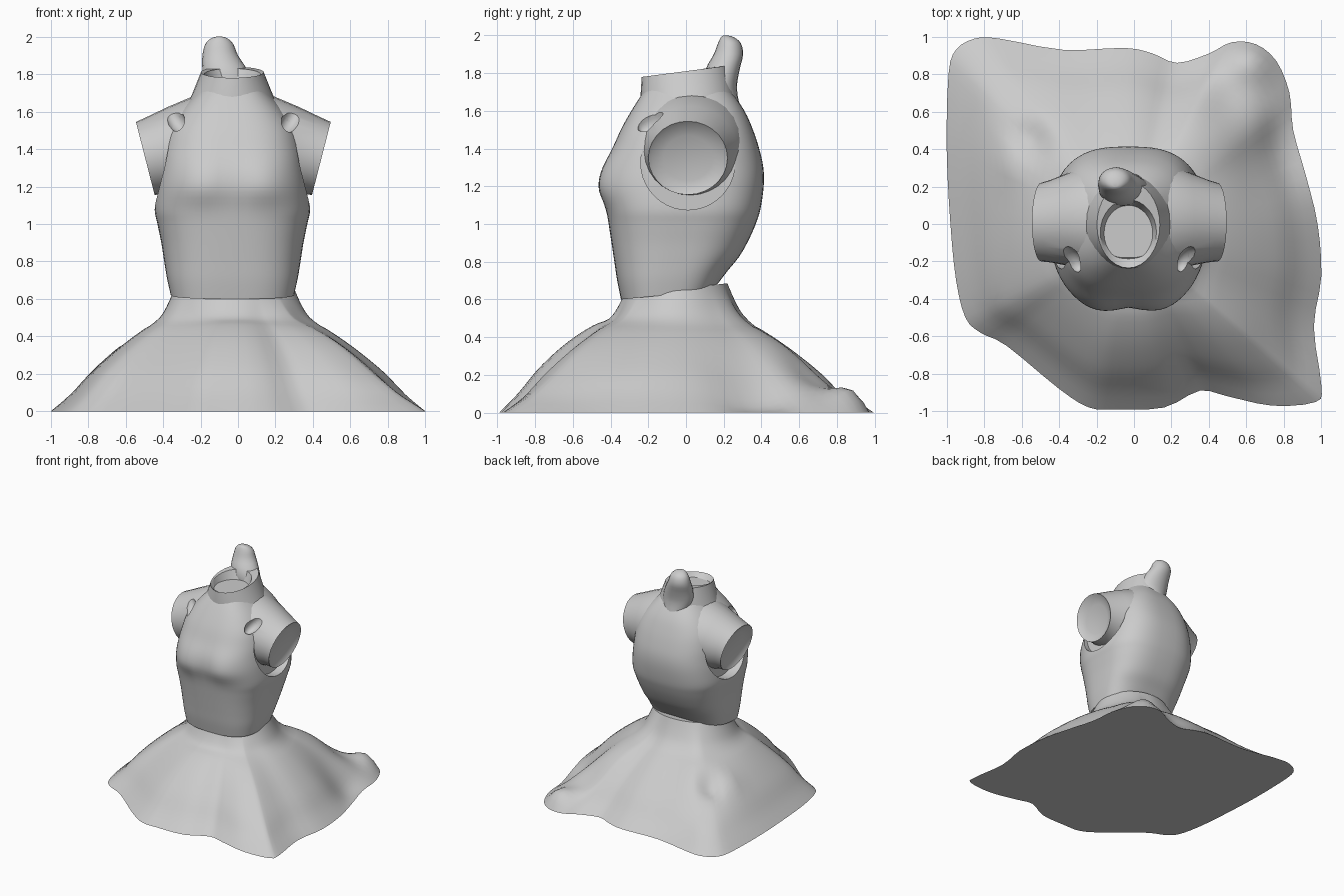
import bpy, bmesh
from math import sin, cos, pi, exp, hypot, atan2, radians

if "Cube" in bpy.data.objects:
    bpy.data.objects.remove(bpy.data.objects["Cube"])

CX = -0.025  # mirror line of the figure


def smooth_rows(rows, steps, closed=False):
    """Catmull-Rom through rows of numbers."""
    n, out = len(rows), []
    at = lambda i: rows[i % n] if closed else rows[max(0, min(n - 1, i))]
    for i in range(n if closed else n - 1):
        for k in range(steps):
            t = k / steps
            out.append([0.5 * (2 * b + (c - a) * t + (2 * a - 5 * b + 4 * c - d) * t * t
                               + (3 * b - a - 3 * c + d) * t ** 3)
                        for a, b, c, d in zip(at(i - 1), at(i), at(i + 1), at(i + 2))])
    return out if closed else out + [list(rows[-1])]


def oval(n, p=2.0):
    """Unit superellipse points."""
    f = lambda v: abs(v) ** (2 / p) * (1 if v >= 0 else -1)
    return [(f(cos(2 * pi * i / n)), f(sin(2 * pi * i / n))) for i in range(n)]


def loft(name, rings):
    """Skin rings of points and cap both ends."""
    bm = bmesh.new()
    vs = [[bm.verts.new(p) for p in r] for r in rings]
    n = len(vs[0])
    for a, b in zip(vs, vs[1:]):
        for i in range(n):
            j = (i + 1) % n
            bm.faces.new((a[i], a[j], b[j], b[i]))
    bm.faces.new(vs[0][::-1])
    bm.faces.new(vs[-1])
    bmesh.ops.recalc_face_normals(bm, faces=bm.faces)
    me = bpy.data.meshes.new(name)
    bm.to_mesh(me)
    bm.free()
    ob = bpy.data.objects.new(name, me)
    bpy.context.collection.objects.link(ob)
    return ob


def activate(ob):
    bpy.ops.object.select_all(action='DESELECT')
    ob.select_set(True)
    bpy.context.view_layer.objects.active = ob


def cut(ob, cutter):
    m = ob.modifiers.new("cut", 'BOOLEAN')
    m.operation, m.solver, m.object = 'DIFFERENCE', 'EXACT', cutter
    activate(ob)
    bpy.ops.object.modifier_apply(modifier=m.name)


def shade(ob, deg=35):
    activate(ob)
    bpy.ops.object.shade_smooth_by_angle(angle=radians(deg))


# Skirt: draped cloth from an irregular hem up to the oval waist
hem = [(-.99, .8), (-.95, .93), (-.85, .99), (-.72, .99), (-.38, .93), (-.05, .94), (.1, .91),
       (.23, .86), (.4, .91), (.52, .97), (.65, .96), (.76, .87), (.83, .7), (.85, .5),
       (.92, .25), (.98, 0), (1, -.28), (.96, -.55), (1, -.86), (.97, -.95), (.74, -.97),
       (.5, -.92), (.35, -.89), (.16, -.98), (-.1, -.99), (-.24, -.98), (-.4, -.88),
       (-.68, -.65), (-.82, -.58), (-.9, -.5), (-.95, -.3), (-.98, 0), (-1, .4)]
drape = smooth_rows([(0, .625), (.05, .555), (.12, .49), (.25, .44), (.4, .37), (.55, .29),
                     (.7, .2), (.85, .09), (1, 0)], 3)
folds = [(.64, .9, .1, .13), (.5, .68, -.07, .16), (.76, .35, -.07, .2), (-.55, .45, -.07, .1),
         (-.64, .34, .03, .1), (-.62, .7, -.05, .2), (0, -.65, .03, .25), (.75, -.72, -.03, .2)]
rings = []
for t, h in drape:
    ring = []
    for hx, hy in smooth_rows(hem, 3, True):
        a = atan2((hy + .05) / .275, (hx + .02) / .32)
        wx, wy = -.02 + .32 * cos(a), -.055 + .275 * sin(a)
        x, y = wx + (hx - wx) * t, wy + (hy - wy) * t
        z = h + (wy + .33) * .11 * max(0, 1 - 5 * t)
        z += sum(k * exp(-(hypot(x - fx, y - fy) / r) ** 2) for fx, fy, k, r in folds) \
            * (1 - t ** 14) * min(1, 5 * t)
        ring.append((x, y, max(z, 0)))
    rings.append(ring)
skirt = loft("skirt", rings)
shade(skirt, 45)

# Torso: rows are height, half width, front y, back y
rows = smooth_rows([(.6, .33, -.345, .17), (.7, .35, -.365, .22), (.8, .365, -.38, .28),
                    (.9, .38, -.395, .328), (1.0, .4, -.41, .37), (1.08, .415, -.42, .395),
                    (1.2, .405, -.43, .412), (1.3, .39, -.42, .41), (1.4, .375, -.385, .388),
                    (1.5, .345, -.345, .355), (1.6, .28, -.29, .31), (1.7, .19, -.225, .24),
                    (1.75, .15, -.18, .18)], 4)
rings = []
for z, hx, yf, yb in rows:
    ring = []
    for u, v in oval(64, 2.8):
        x, y = CX - .005 + hx * u, (yf + yb) / 2 + (yb - yf) / 2 * v
        if v < 0:  # bust
            dz = (z - 1.2) / (.17 if z > 1.2 else .1)
            y -= .042 * min(1, -2 * v) * exp(-dz * dz - ((abs(x - CX) - .17) / .17) ** 2)
        k = max(0, (y + .345) / .515)
        lift = (.05 * k + .035 * min(k, 1) ** 6) * max(0, 1 - (z - .6) / .4) ** 2
        ring.append((x, y, z + lift))
    rings.append(ring)
torso = loft("torso", rings)

# Arm stumps with dished ends: offset, tilt, centre y, centre z, y radius, z radius
stump_rows = [(.08, 0, .03, 1.41, .31, .29), (.2, .02, .03, 1.4, .295, .28),
              (.32, .03, .025, 1.385, .25, .24), (.42, .045, .015, 1.365, .22, .205),
              (.47, .05, .01, 1.35, .21, .195), (.455, .045, .01, 1.35, .19, .175),
              (.435, .03, .01, 1.35, .13, .12)]
for s, side in ((-1, "left"), (1, "right")):
    stump = loft(side + "_arm_stump", [
        [(CX + s * (o + k * v), cy + ry * u, zc + rz * v) for u, v in oval(28)]
        for o, k, cy, zc, ry, rz in stump_rows])

    # armhole recess in the torso
    hole = loft("armhole_cutter", [[(CX + s * o, .01 + .25 * u, 1.325 + .25 * v)
                                    for u, v in oval(40)] for o in (.335, .7)])
    cut(torso, hole)

    # small hollow at the front of the shoulder
    bpy.ops.mesh.primitive_uv_sphere_add(segments=14, ring_count=8, radius=1,
                                         location=(CX + s * .31, -.19, 1.56),
                                         rotation=(-.5, s * .6, 0))
    hollow = bpy.context.object
    hollow.scale = (.05, .06, .1)
    bpy.context.view_layer.update()
    cut(torso, hollow)
    cut(stump, hollow)
    for c in (hole, hollow):
        bpy.data.objects.remove(c)
    shade(stump)
shade(torso)

# Collar with a shallow bowl: z, centre y, x radius, y radius
collar = loft("collar", [
    [(CX - .005 + rx * u, cy + ry * v, z + .03 * v * (z > 1.77)) for u, v in oval(32)]
    for z, cy, rx, ry in ((1.62, .01, .25, .25), (1.7, .01, .212, .25), (1.81, -.005, .168, .23),
                          (1.8, -.045, .15, .175), (1.75, -.05, .13, .15), (1.72, -.05, .07, .08))])
shade(collar)

# Nape horn rising behind the collar: z, centre x, centre y, x radius, y radius
horn_rows = smooth_rows([(1.6, -.04, .22, .08, .07), (1.72, -.05, .185, .13, .085),
                         (1.82, -.07, .195, .12, .09), (1.9, -.095, .225, .095, .078),
                         (1.96, -.1, .23, .075, .06), (1.99, -.1, .22, .045, .035),
                         (2.0, -.1, .21, .015, .012)], 3)
horn = loft("nape_horn", [[(cx + rx * u, cy + ry * v, z) for u, v in oval(20)]
                          for z, cx, cy, rx, ry in horn_rows])
shade(horn, 50)
